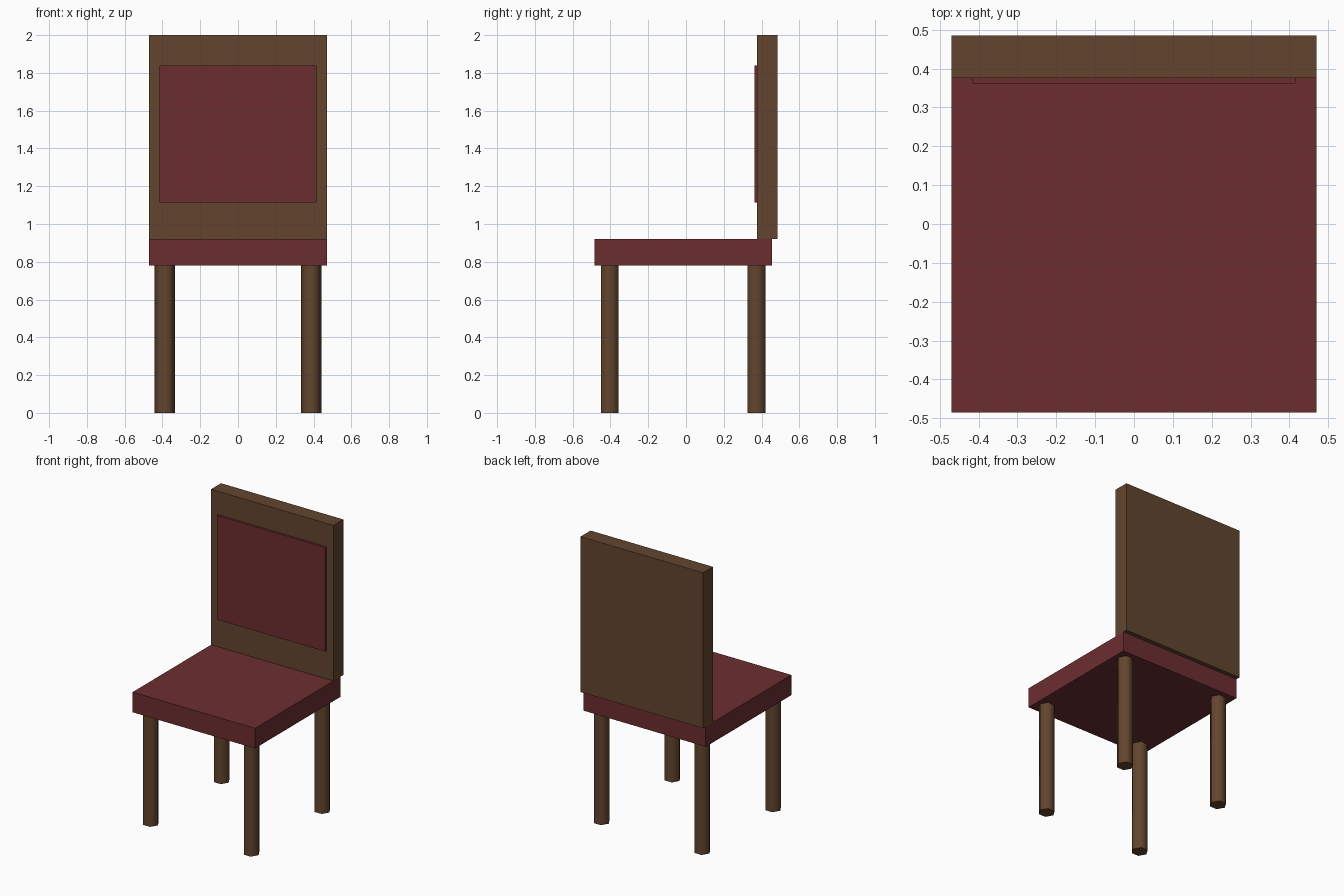
import bpy
import math

cube = bpy.data.objects.get("Cube")
if cube:
    bpy.data.objects.remove(cube, do_unlink=True)


def make_material(name, color):
    mat = bpy.data.materials.new(name)
    mat.use_nodes = True
    mat.diffuse_color = color
    mat.node_tree.nodes["Principled BSDF"].inputs["Base Color"].default_value = color
    return mat


wood = make_material("brown wood", (0.125, 0.06, 0.028, 1))
fabric = make_material("dark red fabric", (0.15, 0.027, 0.03, 1))


def add_box(name, x, y, z, mat):
    """Box spanning the (low, high) pairs on each axis."""
    spans = (x, y, z)
    bpy.ops.mesh.primitive_cube_add(size=1, location=[(a + b) / 2 for a, b in spans])
    obj = bpy.context.object
    obj.name = name
    obj.scale = [b - a for a, b in spans]
    bpy.ops.object.transform_apply(location=False, rotation=False, scale=True)
    obj.data.materials.append(mat)


def add_leg(name, x, y, height):
    """Six-sided leg with corners pointing sideways and softened sides."""
    bpy.ops.mesh.primitive_cylinder_add(
        vertices=6, radius=0.054, depth=height,
        location=(x, y, height / 2), rotation=(0, 0, math.radians(30)))
    obj = bpy.context.object
    obj.name = name
    bpy.ops.object.transform_apply(location=False, rotation=True, scale=False)
    obj.data.materials.append(wood)
    bpy.ops.object.shade_smooth_by_angle(angle=math.radians(65))


# Seat, backrest and its raised pad
add_box("seat", (-0.47, 0.47), (-0.485, 0.455), (0.78, 0.92), fabric)
add_box("backrest", (-0.47, 0.47), (0.376, 0.485), (0.92, 2.0), wood)
add_box("backrest_pad", (-0.416, 0.416), (0.362, 0.38), (1.115, 1.838), fabric)

# Four legs
for row, y in (("front", -0.404), ("back", 0.373)):
    for side, x in (("left", 0.387), ("right", -0.387)):
        add_leg(f"{row}_{side}_leg", x, y, 0.78)
